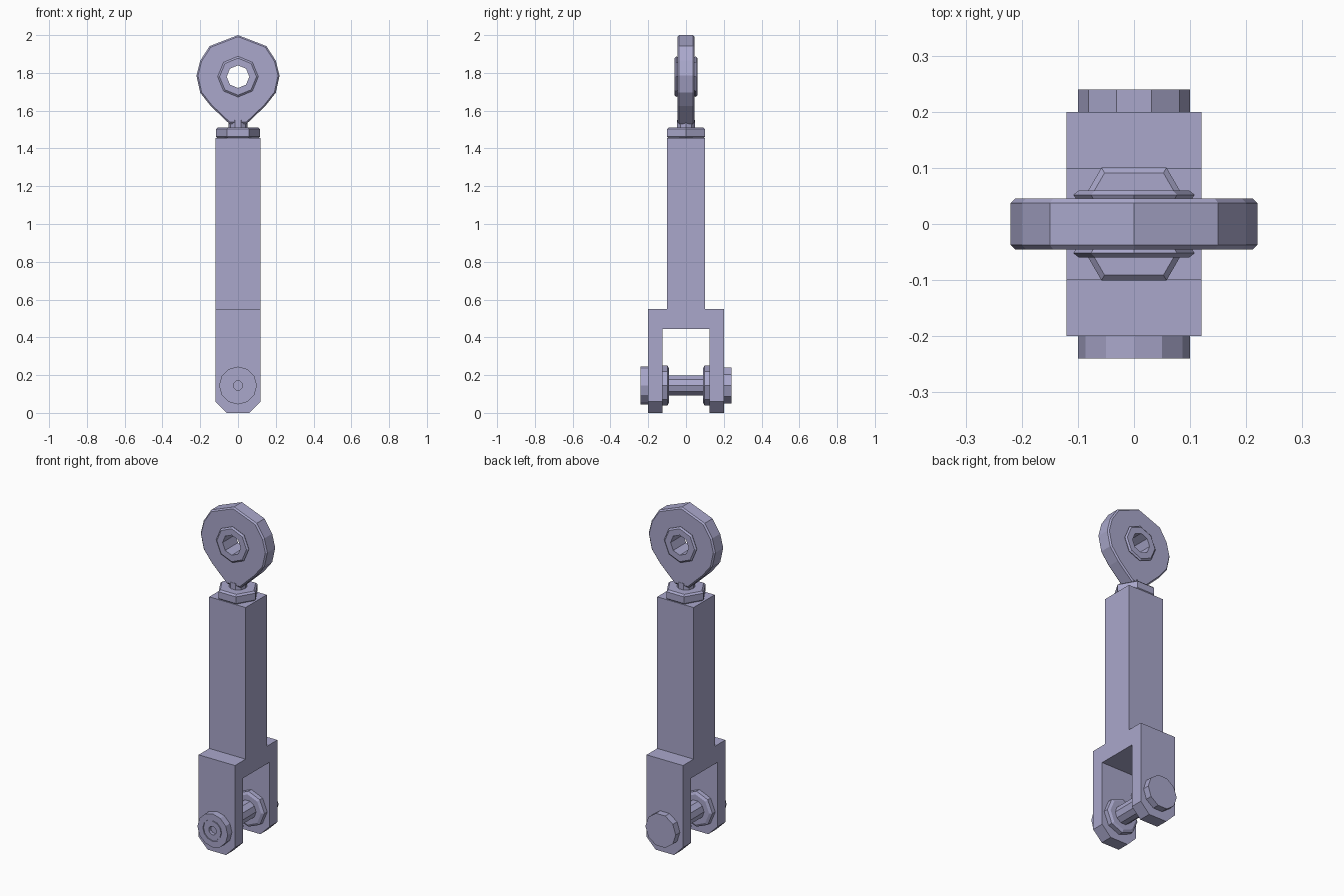
import bpy, bmesh, math
from mathutils import Vector

cube = bpy.data.objects.get("Cube")
if cube:
    bpy.data.objects.remove(cube, do_unlink=True)

steel = bpy.data.materials.new("lavender steel")
steel.use_nodes = True
COLOUR = (0.40, 0.39, 0.60, 1)
steel.diffuse_color = COLOUR
steel.node_tree.nodes["Principled BSDF"].inputs["Base Color"].default_value = COLOUR


def finish(name, bm):
    bmesh.ops.recalc_face_normals(bm, faces=bm.faces)
    mesh = bpy.data.meshes.new(name)
    bm.to_mesh(mesh)
    bm.free()
    mesh.materials.append(steel)
    obj = bpy.data.objects.new(name, mesh)
    bpy.context.collection.objects.link(obj)
    return obj


def lathe(name, profile, sides, z, axis="Y", phase=0.0, ring=False):
    """Turn (radius, offset) points about an axis; a ring joins last to first."""
    bm = bmesh.new()
    loops = []
    for r, d in profile:
        loop = []
        for i in range(sides):
            a = 2 * math.pi * (i + phase) / sides
            u, v = r * math.cos(a), r * math.sin(a)
            loop.append(bm.verts.new((u, d, z + v) if axis == "Y" else (u, v, z + d)))
        loops.append(loop)
    pairs = list(zip(loops, loops[1:]))
    if ring:
        pairs.append((loops[-1], loops[0]))
    else:
        bm.faces.new(loops[0])
        bm.faces.new(loops[-1])
    for a, b in pairs:
        for i in range(sides):
            j = (i + 1) % sides
            bm.faces.new((a[i], a[j], b[j], b[i]))
    return finish(name, bm)


# Square body with forked lower end, corners cut off at the foot
half = [(0.125, 0), (0.2, 0), (0.2, 0.55), (0.1, 0.55), (0.1, 1.455)]
outline = [(0.125, 0.445)] + half + [(-y, z) for y, z in reversed(half)] + [(-0.125, 0.445)]
bm = bmesh.new()
face = bm.faces.new([bm.verts.new((-0.12, y, z)) for y, z in outline])
out = bmesh.ops.extrude_face_region(bm, geom=[face])
verts = [g for g in out["geom"] if isinstance(g, bmesh.types.BMVert)]
bmesh.ops.translate(bm, verts=verts, vec=(0.24, 0, 0))
for side in (-1, 1):
    bmesh.ops.bisect_plane(bm, geom=bm.verts[:] + bm.edges[:] + bm.faces[:],
                           plane_co=(side * 0.12, 0, 0.06),
                           plane_no=(side, 0, -1), clear_outer=True)
    bmesh.ops.holes_fill(bm, edges=[e for e in bm.edges if e.is_boundary], sides=0)
finish("forked_body", bm)

# Clevis pin with heads and inner collars
PIN_Z = 0.145
lathe("pin_shaft", [(0.056, -0.13), (0.056, 0.13)], 10, PIN_Z)
lathe("pin_back_head", [(0.1, 0.195), (0.1, 0.24)], 10, PIN_Z)
lathe("pin_front_head",
      [(0.1, -0.195), (0.1, -0.24), (0.064, -0.24), (0.064, -0.234), (0.056, -0.234),
       (0.056, -0.24), (0.025, -0.24), (0.025, -0.22)], 12, PIN_Z)
for label, s in (("front", -1), ("back", 1)):
    lathe(label + "_collar",
          [(0.09, s * 0.09), (0.106, s * 0.098), (0.106, s * 0.13)], 8, PIN_Z)

# Lock nut and threaded neck
lathe("lock_nut", [(0.105, 0), (0.116, 0.01), (0.116, 0.05), (0.105, 0.06)],
      6, 1.452, axis="Z")
lathe("threaded_neck", [(0.05, 0), (0.05, 0.05)], 10, 1.5, axis="Z")

# Teardrop eye plate with a bore
EYE_Z = 1.78
right = [(0, 2.0), (0.15, 1.942), (0.2, 1.865), (0.22, 1.785),
         (0.2, 1.695), (0.145, 1.625), (0.045, 1.53)]
rim = right + [(-x, z) for x, z in reversed(right[1:])]
bm = bmesh.new()
rows = []
for x, z in rim:
    d = Vector((x, z - EYE_Z)).normalized() * 0.085
    rows.append([bm.verts.new(p) for p in (
        (x, -0.045, z), (x, 0.045, z),
        (d.x, 0.045, EYE_Z + d.y), (d.x, -0.045, EYE_Z + d.y))])
for i, a in enumerate(rows):
    b = rows[(i + 1) % len(rows)]
    for k in range(4):
        m = (k + 1) % 4
        bm.faces.new((a[k], a[m], b[m], b[k]))
eye = finish("eye_plate", bm)
bevel = eye.modifiers.new("Rim bevel", "BEVEL")
bevel.width = 0.008
bevel.segments = 1
bevel.limit_method = "ANGLE"
bevel.angle_limit = math.radians(50)

# Bearing sleeve through the eye
lathe("bearing_sleeve",
      [(0.06, -0.06), (0.098, -0.06), (0.108, -0.052), (0.1, -0.04),
       (0.1, 0.04), (0.108, 0.052), (0.098, 0.06), (0.06, 0.06)],
      8, EYE_Z, ring=True)
